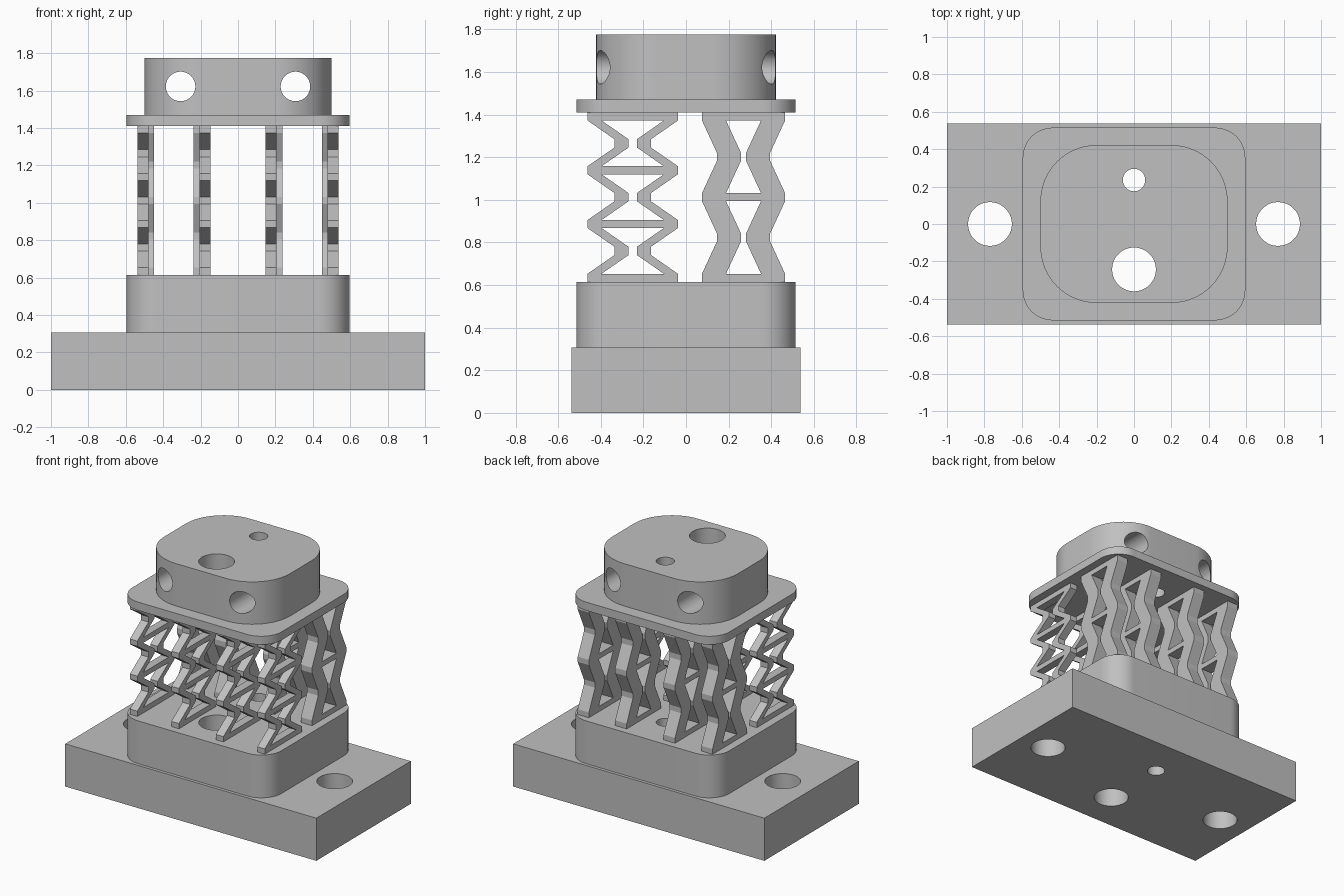
import bpy, bmesh
from math import radians
from mathutils import Matrix, Vector

old = bpy.data.objects.get("Cube")
if old:
    bpy.data.objects.remove(old, do_unlink=True)

grey = bpy.data.materials.new("plain grey")
grey.use_nodes = True
grey.diffuse_color = (0.53, 0.53, 0.53, 1)
grey.node_tree.nodes["Principled BSDF"].inputs["Base Color"].default_value = grey.diffuse_color


def add_object(name, bm):
    mesh = bpy.data.meshes.new(name)
    bmesh.ops.recalc_face_normals(bm, faces=bm.faces)
    bm.to_mesh(mesh)
    bm.free()
    mesh.materials.append(grey)
    obj = bpy.data.objects.new(name, mesh)
    bpy.context.collection.objects.link(obj)
    return obj


def block(name, half_x, half_y, bottom, top, radius=0):
    """Box with rounded vertical corners."""
    bm = bmesh.new()
    bmesh.ops.create_cube(bm, size=1)
    bmesh.ops.scale(bm, vec=(2 * half_x, 2 * half_y, top - bottom), verts=bm.verts)
    bmesh.ops.translate(bm, vec=(0, 0, (top + bottom) / 2), verts=bm.verts)
    if radius:
        upright = [e for e in bm.edges
                   if abs(e.verts[0].co.z - e.verts[1].co.z) > 0.01]
        bmesh.ops.bevel(bm, geom=upright, offset=radius, segments=16,
                        profile=0.5, affect='EDGES')
    return add_object(name, bm)


def drill(obj, holes):
    """Cut round holes, each given as (centre, radius, axis)."""
    bm = bmesh.new()
    for centre, radius, axis in holes:
        matrix = Matrix.Translation(centre)
        if axis == 'Y':
            matrix = matrix @ Matrix.Rotation(radians(90), 4, 'X')
        bmesh.ops.create_cone(bm, cap_ends=True, segments=48, radius1=radius,
                              radius2=radius, depth=5, matrix=matrix)
    cutter = add_object("hole_cutter", bm)
    cutter.hide_render = True
    mod = obj.modifiers.new("holes", 'BOOLEAN')
    mod.operation, mod.solver, mod.object = 'DIFFERENCE', 'EXACT', cutter
    graph = bpy.context.evaluated_depsgraph_get()
    mesh = bpy.data.meshes.new_from_object(obj.evaluated_get(graph))
    obj.modifiers.clear()
    obj.data = mesh
    bpy.data.objects.remove(cutter, do_unlink=True)
    bpy.ops.object.select_all(action='DESELECT')
    obj.select_set(True)
    bpy.context.view_layer.objects.active = obj
    bpy.ops.object.shade_smooth_by_angle(angle=radians(30))


def spring(name, x0, x1, mid_y, half, strut, pinch, periods):
    """Two mirrored zigzag struts joined by a bar at each wide level."""
    low, high, bar = 0.615, 1.41, 0.038
    step = (high - low - bar) / (2 * periods)
    rows = []
    for i in range(2 * periods + 1):
        outer = half - (pinch if i % 2 else 0)
        rows += [(low + i * step, outer), (low + i * step + bar, outer)]
    bm = bmesh.new()

    def quad(points):
        bm.faces.new([bm.verts.new((x0, mid_y + y, z)) for y, z in points])

    for i, ((za, a), (zb, b)) in enumerate(zip(rows, rows[1:])):
        for side in (-1, 1):
            quad([(side * a, za), (side * (a - strut), za),
                  (side * (b - strut), zb), (side * b, zb)])
        if i % 4 == 0:
            inner = a - strut
            quad([(-inner, za), (inner, za), (inner, zb), (-inner, zb)])
    bmesh.ops.remove_doubles(bm, verts=bm.verts, dist=0.0005)
    grown = bmesh.ops.extrude_face_region(bm, geom=bm.faces[:], use_keep_orig=True)
    bmesh.ops.translate(bm, vec=(x1 - x0, 0, 0), verts=[
        v for v in grown["geom"] if isinstance(v, bmesh.types.BMVert)])
    return add_object(name, bm)


# Stacked solid parts
base = block("base_plate", 1.0, 0.537, 0, 0.307)
lower = block("lower_block", 0.595, 0.515, 0.307, 0.615, 0.16)
upper = block("upper_plate", 0.595, 0.515, 1.41, 1.47, 0.16)
head = block("head_block", 0.5, 0.422, 1.47, 1.775, 0.3)

# Vertical bores run through the whole stack
bores = [(Vector((0, 0.235, 1)), 0.06, 'Z'), (Vector((0, -0.243, 1)), 0.117, 'Z')]
mounts = [(Vector((s * 0.77, 0, 1)), 0.117, 'Z') for s in (-1, 1)]
cross = [(Vector((s * 0.307, 0, 1.622)), 0.079, 'Y') for s in (-1, 1)]
drill(base, bores + mounts)
drill(lower, bores)
drill(upper, bores)
drill(head, bores + cross)

# Zigzag springs: thin ones in front, thicker ones behind
for side, word in ((-1, "right"), (1, "left")):
    for place, near, far, back_near, back_far in (
            ("outer", 0.478, 0.537, 0.448, 0.537),
            ("inner", 0.147, 0.207, 0.147, 0.238)):
        spring(f"front_spring_{place}_{word}", side * near, side * far,
               -0.25, 0.212, 0.066, 0.127, 3)
        spring(f"back_spring_{place}_{word}", side * back_near, side * back_far,
               0.27, 0.195, 0.113, 0.07, 2)
